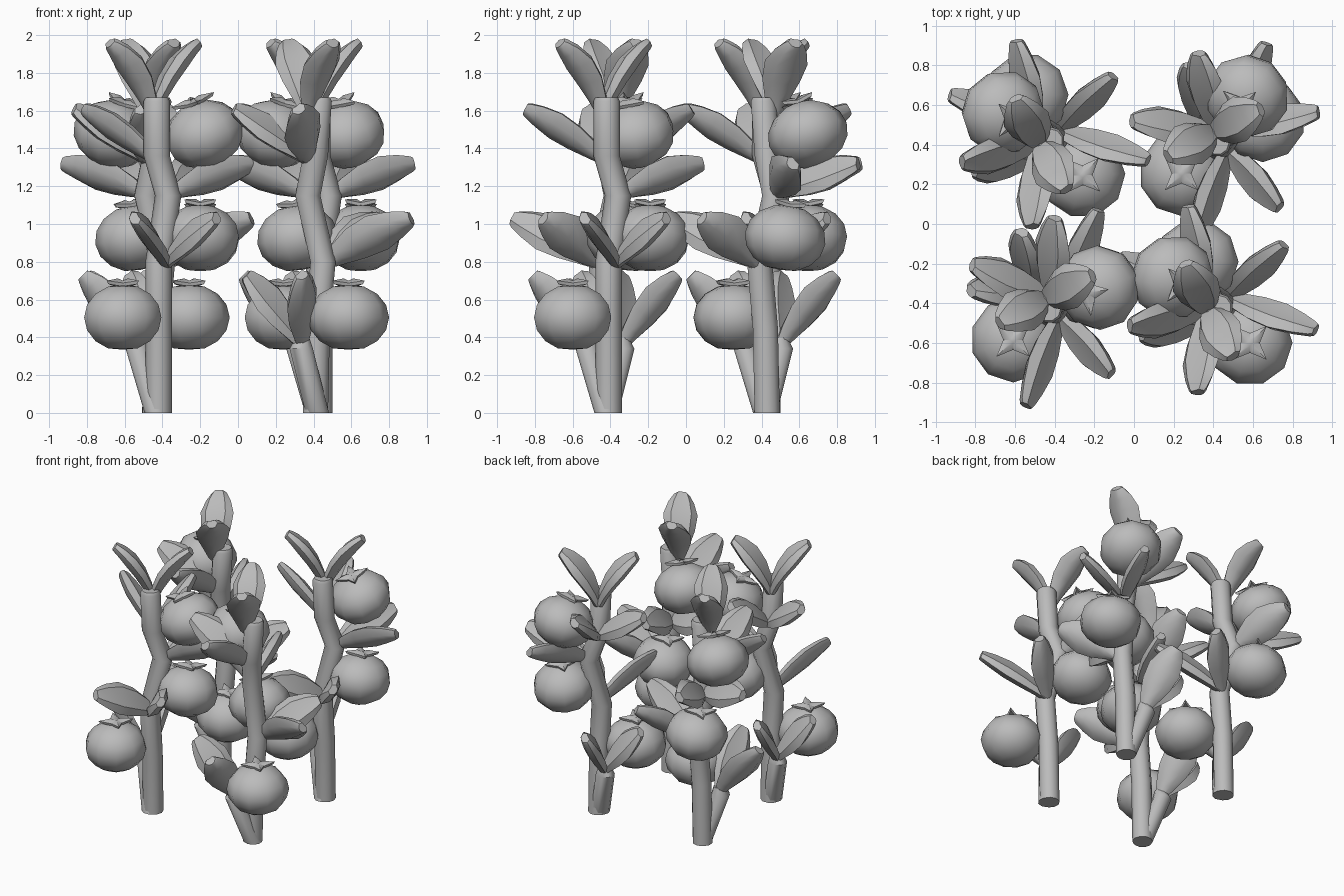
import bpy, bmesh, math
from mathutils import Vector, Matrix

cube = bpy.data.objects.get("Cube")
if cube:
    bpy.data.objects.remove(cube)

# One plain grey for everything
GREY = (0.5, 0.5, 0.5, 1)
grey = bpy.data.materials.new("plain grey")
grey.use_nodes = True
grey.diffuse_color = GREY
grey.node_tree.nodes["Principled BSDF"].inputs["Base Color"].default_value = GREY


def finish(bm, name, sharp=50):
    """Turn a bmesh into a smooth mesh with sharp edges above an angle."""
    bmesh.ops.recalc_face_normals(bm, faces=bm.faces)
    for f in bm.faces:
        f.smooth = True
    for e in bm.edges:
        e.smooth = len(e.link_faces) < 2 or e.calc_face_angle(0) < math.radians(sharp)
    me = bpy.data.meshes.new(name)
    bm.to_mesh(me)
    bm.free()
    me.materials.append(grey)
    return me


def loft(rings, name, sharp=50):
    """Skin a list of equal rings and cap both ends."""
    bm = bmesh.new()
    loops = [[bm.verts.new(p) for p in ring] for ring in rings]
    n = len(loops[0])
    for a, b in zip(loops, loops[1:]):
        for i in range(n):
            j = (i + 1) % n
            bm.faces.new((a[i], a[j], b[j], b[i]))
    bm.faces.new(loops[0])
    bm.faces.new(loops[-1])
    return finish(bm, name, sharp)


def stem(path, radius, name, sides=10):
    turns = [2 * math.pi * i / sides for i in range(sides)]
    rings = []
    for x, y, z, s in path:
        rings.append([(x + radius * s * math.cos(a), y + radius * s * math.sin(a), z)
                      for a in turns])
    return loft(rings, name)


# Leaf outline: position along the leaf, half width
OUTLINE = [(0, .035), (.18, .07), (.4, .105), (.64, .118), (.84, .088), (.97, .055), (1, .04)]
SECTION = [(1, 0), (.6, .04), (0, .036), (-.6, .04), (-1, 0), (-.55, -.045), (0, -.055), (.55, -.045)]


def leaf(angle, root, reach, top, roll, steep, name):
    """Arched leaf from a root point to a tip at a given reach from the axis."""
    a = math.radians(angle)
    p0, p2 = Vector(root), Vector((reach * math.cos(a), reach * math.sin(a), top))
    flat = Vector((p2.x - p0.x, p2.y - p0.y, 0))
    p1 = p0 + flat * (1 - steep) + Vector((0, 0, (top - p0.z) * steep))
    side = Vector((-flat.y, flat.x, 0)).normalized()
    rings = []
    for t, w in OUTLINE:
        c = p0 * (1 - t) ** 2 + p1 * 2 * t * (1 - t) + p2 * t * t
        along = ((p1 - p0) * (1 - t) + (p2 - p1) * t).normalized()
        across = Matrix.Rotation(math.radians(roll), 3, along) @ side
        normal = along.cross(across)
        thick = .35 + .65 * w / .118
        rings.append([c + across * u * w + normal * v * thick for u, v in SECTION])
    return loft(rings, name, 40)


def fruit_mesh():
    """Squat round fruit with a flattened base."""
    bm = bmesh.new()
    bmesh.ops.create_uvsphere(bm, u_segments=10, v_segments=8, radius=1)
    for v in bm.verts:
        v.co.z = max(v.co.z, -.96)
        v.co.x *= .215
        v.co.y *= .215
        v.co.z *= .177
    return finish(bm, "fruit", 60)


def calyx_mesh():
    """Four-pointed star with raised tips."""
    rings = []
    for z, s in ((0, .9), (.018, 1), (.03, .3)):
        ring = []
        for i in range(8):
            a = math.pi * (i + 1) / 4
            r = s * (.05 if i % 2 else .12)
            ring.append((r * math.cos(a), r * math.sin(a), z + (0 if i % 2 else .012)))
        rings.append(ring)
    return loft(rings, "calyx", 40)


# Shared parts of one plant, around its own axis
parts = {
    "main_stem": stem([(.01, .01, 0, 1), (.01, 0, .45, 1), (.01, -.03, .8, 1), (.06, .05, 1.15, 1),
                       (0, .01, 1.36, 1), (0, -.01, 1.65, 1), (0, -.01, 1.67, .85)],
                      .07, "main_stem"),
    "side_shoot": stem([(0, 0, 0, 1), (-.1, .085, .34, 1), (-.09, .08, .4, .6)], .065, "side_shoot"),
}

# Leaf pairs: name, angles, reaches, root, tip height, roll towards each other, steepness
LEAVES = [
    ("low_leaf", (110, 168), (.4, .4), (-.09, .08, .36), .73, 50, .55),
    ("middle_leaf", (257, 313), (.51, .46), (.05, -.05, .79), 1.03, 54, .6),
    ("upper_leaf", (16, 63), (.53, .55), (.08, .06, 1.16), 1.32, 52, .6),
    ("high_leaf", (102, 167), (.45, .44), (-.01, .05, 1.34), 1.61, 40, .55),
    ("crown_leaf", (36, 198), (.27, .26), (-.02, .05, 1.58), 1.96, 10, .68),
]
for name, angles, reaches, root, top, roll, steep in LEAVES:
    for side, angle, reach, sign in zip(("first", "second"), angles, reaches, (-1, 1)):
        key = side + "_" + name
        parts[key] = leaf(angle, root, reach, top, sign * roll, steep, key)

# Fruit: name, position, direction and amount of lean
FRUITS = [
    ("low_fruit", (-.18, -.165, .505), (1, 0), 0),
    ("middle_fruit", (.23, .105, .925), (0, 1), .15),
    ("top_fruit", (.15, .225, 1.475), (-.5, -.8), .35),
]
fruit, calyx = fruit_mesh(), calyx_mesh()


def add(name, mesh, matrix):
    ob = bpy.data.objects.new(name, mesh)
    bpy.context.collection.objects.link(ob)
    ob.matrix_world = matrix


def plant(label, x, y, turn, fruit_turn=0, leaf_turn=0):
    """Place one plant; its top fruit and high leaves may be turned further."""
    base = Matrix.Translation((x, y, 0)) @ Matrix.Rotation(math.radians(turn), 4, "Z")
    for name, mesh in parts.items():
        twist = leaf_turn if "high" in name else 0
        add(label + "_" + name, mesh, base @ Matrix.Rotation(math.radians(twist), 4, "Z"))
    for name, pos, (dx, dy), lean in FRUITS:
        twist = fruit_turn if "top" in name else 0
        tilt = Matrix.Rotation(lean, 4, Vector((-dy, dx, 0)))
        m = base @ Matrix.Rotation(math.radians(twist), 4, "Z") @ Matrix.Translation(pos) @ tilt
        add(label + "_" + name, fruit, m)
        add(label + "_" + name + "_calyx", calyx, m @ Matrix.Translation((0, 0, .165)))


# Four plants in a square
plant("back_left", .42, .42, 0)
plant("front_right", -.43, -.42, 0, -35, -16)
plant("front_left", .42, -.42, 90)
plant("back_right", -.43, .42, 92)
